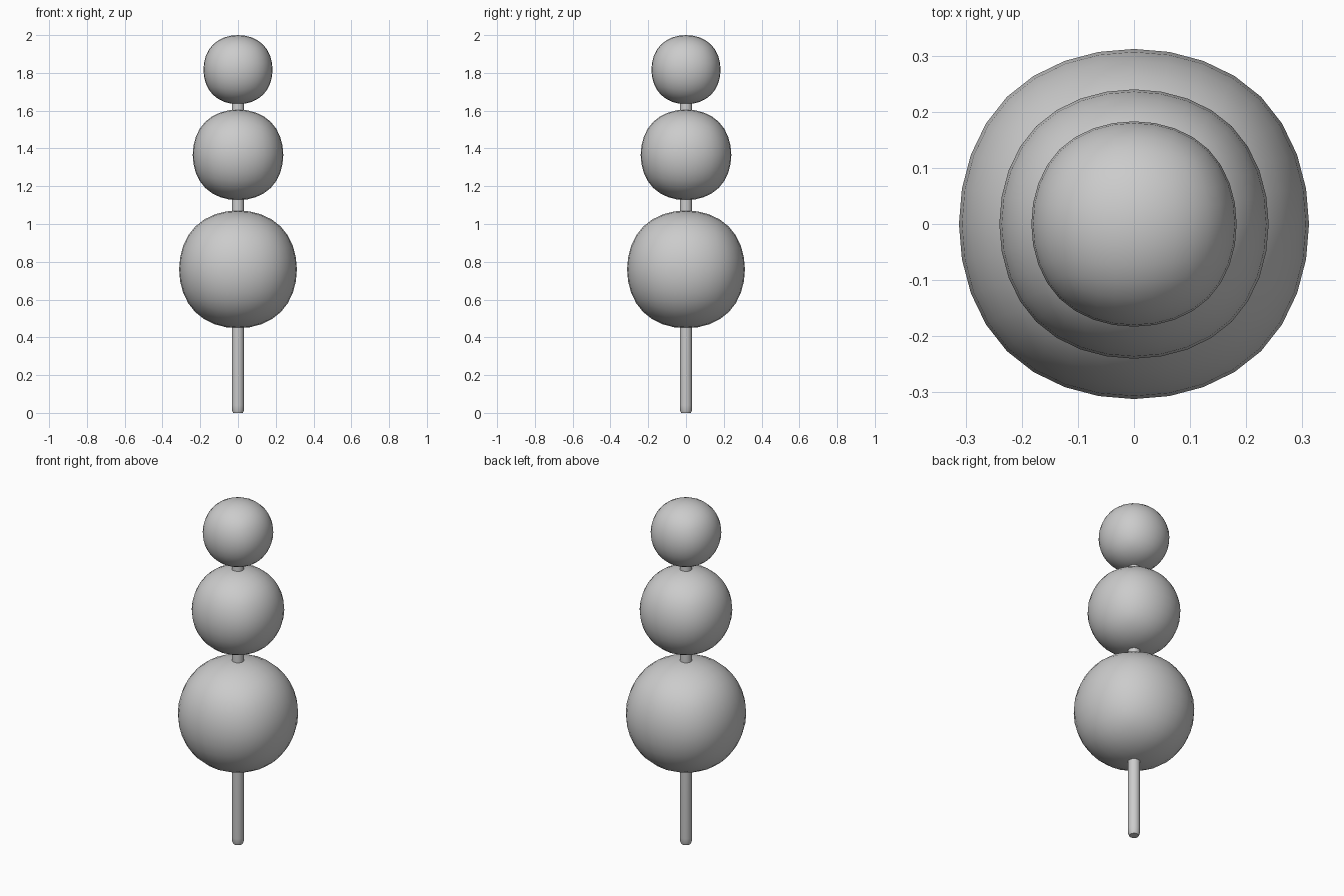
import bpy, bmesh, math

if "Cube" in bpy.data.objects:
    bpy.data.objects.remove(bpy.data.objects["Cube"])


def link(name, bm):
    mesh = bpy.data.meshes.new(name)
    bm.to_mesh(mesh)
    bm.free()
    obj = bpy.data.objects.new(name, mesh)
    bpy.context.collection.objects.link(obj)
    bpy.context.view_layer.objects.active = obj
    bpy.ops.object.select_all(action='DESELECT')
    obj.select_set(True)
    return obj


# Rounded balls: subdivided cubes, slightly boxy along the axes
LIMIT = 0.8395  # axis radius of a fully subdivided cube of half-size 1


def ball(name, z, radius):
    bm = bmesh.new()
    bmesh.ops.create_cube(bm, size=2 * radius / LIMIT)
    obj = link(name, bm)
    obj.location.z = z
    sub = obj.modifiers.new("round", 'SUBSURF')
    sub.levels = sub.render_levels = 3
    bpy.ops.object.modifier_apply(modifier=sub.name)
    bpy.ops.object.shade_smooth()


ball("large_ball", 0.76, 0.312)
ball("middle_ball", 1.366, 0.24)
ball("small_ball", 1.817, 0.183)

# Skewer: thin rod with softened ends
profile = [(0.026, 0.0), (0.031, 0.012), (0.033, 0.04),
           (0.033, 1.76), (0.031, 1.788), (0.026, 1.80)]
SIDES = 16
bm = bmesh.new()
rings = [[bm.verts.new((r * math.cos(2 * math.pi * i / SIDES),
                        r * math.sin(2 * math.pi * i / SIDES), z))
          for i in range(SIDES)] for r, z in profile]
for a, b in zip(rings, rings[1:]):
    for i in range(SIDES):
        j = (i + 1) % SIDES
        bm.faces.new((a[i], a[j], b[j], b[i]))
bm.faces.new(rings[0][::-1])
bm.faces.new(rings[-1])
link("skewer", bm)
bpy.ops.object.shade_smooth_by_angle(angle=math.radians(40))
